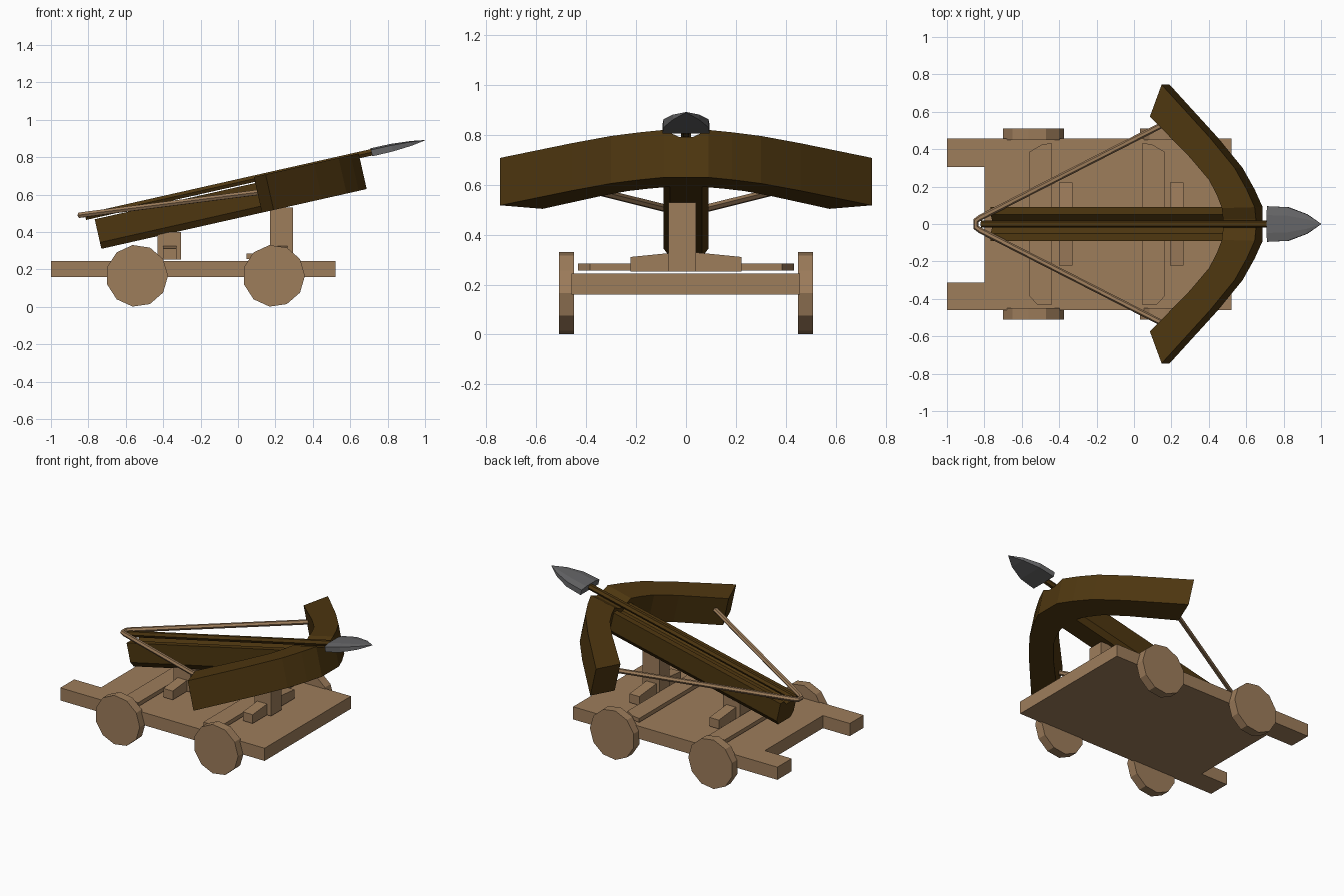
import bpy, bmesh, math
from mathutils import Vector

old = bpy.data.objects.get("Cube")
if old:
    bpy.data.objects.remove(old, do_unlink=True)


def material(name, rgb):
    m = bpy.data.materials.new(name)
    m.use_nodes = True
    m.diffuse_color = (*rgb, 1)
    m.node_tree.nodes["Principled BSDF"].inputs["Base Color"].default_value = (*rgb, 1)
    return m


light_wood = material("light wood", (0.34, 0.205, 0.105))
dark_wood = material("dark wood", (0.075, 0.037, 0.005))
iron = material("grey iron", (0.13, 0.13, 0.135))


def loft(name, rings, mat):
    """Skin a row of matching rings and close both ends."""
    bm = bmesh.new()
    rows = [[bm.verts.new(p) for p in ring] for ring in rings]
    n = len(rows[0])
    for a, b in zip(rows, rows[1:]):
        for i in range(n):
            j = (i + 1) % n
            bm.faces.new((a[i], a[j], b[j], b[i]))
    bm.faces.new(rows[0][::-1])
    bm.faces.new(rows[-1])
    bmesh.ops.remove_doubles(bm, verts=bm.verts, dist=1e-4)
    bmesh.ops.recalc_face_normals(bm, faces=bm.faces)
    mesh = bpy.data.meshes.new(name)
    bm.to_mesh(mesh)
    bm.free()
    mesh.materials.append(mat)
    ob = bpy.data.objects.new(name, mesh)
    bpy.context.collection.objects.link(ob)
    return ob


def slab(name, outline, z0, z1, mat):
    return loft(name, [[(x, y, z) for x, y in outline] for z in (z0, z1)], mat)


def box(name, x0, x1, y0, y1, z0, z1, mat):
    return slab(name, [(x0, y0), (x1, y0), (x1, y1), (x0, y1)], z0, z1, mat)


# Tilted frame of the crossbow: s along the stock, h above its underside
TILT = math.radians(12.7)
C, S = math.cos(TILT), math.sin(TILT)


def tilted(s, y, h):
    return Vector((0.688 + s * C - h * S, y, 0.63 + s * S + h * C))


# Cart deck with a notch at the rear
slab("deck", [(-1, -0.46), (0.52, -0.46), (0.52, 0.457), (-1, 0.457),
              (-1, 0.305), (-0.8, 0.305), (-0.8, -0.312), (-1, -0.312)],
     0.16, 0.245, light_wood)

# Wheels
R = 0.166
for place, cx in (("rear", -0.54), ("front", 0.192)):
    for side, y0, y1 in (("right", -0.51, -0.45), ("left", 0.45, 0.51)):
        angles = [i * math.tau / 11 for i in range(11)]
        loft(f"{place}_{side}_wheel",
             [[(cx + R * math.cos(a), y, 0.166 + R * math.sin(a)) for a in angles]
              for y in (y0, y1)], light_wood)

# Cross bars, cut at the corners on their outer edge
for place, inner, outer, cut in (("rear", -0.44, -0.56, 0.045), ("front", 0.045, 0.165, -0.045)):
    slab(f"{place}_cross_bar",
         [(inner, -0.433), (inner, 0.433), (outer + cut * 1.5, 0.425), (outer, 0.385),
          (outer, -0.385), (outer + cut, -0.433)], 0.257, 0.284, light_wood)

# Sloped support blocks and the posts that carry the stock
for place, x0, x1 in (("rear", -0.4, -0.33), ("front", 0.192, 0.265)):
    profile = [(-0.222, 0.252), (0.222, 0.252), (0.222, 0.311),
               (0.05, 0.328), (-0.05, 0.328), (-0.222, 0.311)]
    loft(f"{place}_support_block", [[(x, y, z) for y, z in profile] for x in (x0, x1)], light_wood)
box("rear_post", -0.43, -0.305, -0.07, 0.04, 0.252, 0.4, light_wood)
box("front_post", 0.17, 0.295, -0.07, 0.04, 0.252, 0.53, light_wood)

# Stock with a groove along the top
half = [(0.065, 0), (0.09, 0.035), (0.09, 0.162), (0.05, 0.162), (0.02, 0.13)]
section = half + [(-y, h) for y, h in reversed(half)]
loft("stock", [[tilted(s, y, h) for y, h in section] for s in (-1.454, -0.03)], dark_wood)

# Bow: outer y, outer s, inner y, inner s, top height
arm = [(0.025, 0, 0.025, -0.18, 0.165), (0.09, 0, 0.085, -0.18, 0.195),
       (0.185, -0.044, 0.15, -0.205, 0.195), (0.30, -0.11, 0.235, -0.25, 0.195),
       (0.46, -0.244, 0.355, -0.354, 0.195), (0.745, -0.51, 0.575, -0.574, 0.195)]


def bow_ring(row, sign):
    yo, so, yi, si, top = row
    return [tilted(so, sign * yo, 0), tilted(so, sign * yo, top),
            tilted(si, sign * yi, top), tilted(si, sign * yi, 0)]


loft("bow", [bow_ring(r, -1) for r in reversed(arm)] + [bow_ring(r, 1) for r in arm], dark_wood)

# Bowstring
half_path = [(0.17, 0.54, 0.62), (-0.82, 0.035, 0.494), (-0.845, 0.018, 0.49)]
path = half_path + [(x, -y, z) for x, y, z in reversed(half_path)]
curve = bpy.data.curves.new("bowstring", "CURVE")
curve.dimensions = "3D"
curve.bevel_depth = 0.016
curve.bevel_resolution = 1
curve.use_fill_caps = True
spline = curve.splines.new("POLY")
spline.points.add(len(path) - 1)
for point, co in zip(spline.points, path):
    point.co = (*co, 1)
spline.use_smooth = False
curve.materials.append(light_wood)
bpy.context.collection.objects.link(bpy.data.objects.new("bowstring", curve))

# Bolt shaft and flat tapered head
AXIS = 0.186
hexagon = [(0.02 * math.cos(i * math.pi / 3), 0.02 * math.sin(i * math.pi / 3)) for i in range(6)]
loft("bolt_shaft", [[tilted(s, y, AXIS + h) for y, h in hexagon] for s in (-1.5, 0.12)], dark_wood)

head = [(0.068, 0.095, 0.022), (0.18, 0.09, 0.021), (0.285, 0.052, 0.013), (0.362, 0.001, 0.001)]
loft("bolt_head",
     [[tilted(s, -w, AXIS - t), tilted(s, w, AXIS - t), tilted(s, w, AXIS + t * 0.6),
       tilted(s, w * 0.5, AXIS + t), tilted(s, -w * 0.5, AXIS + t), tilted(s, -w, AXIS + t * 0.6)]
      for s, w, t in head], iron)
